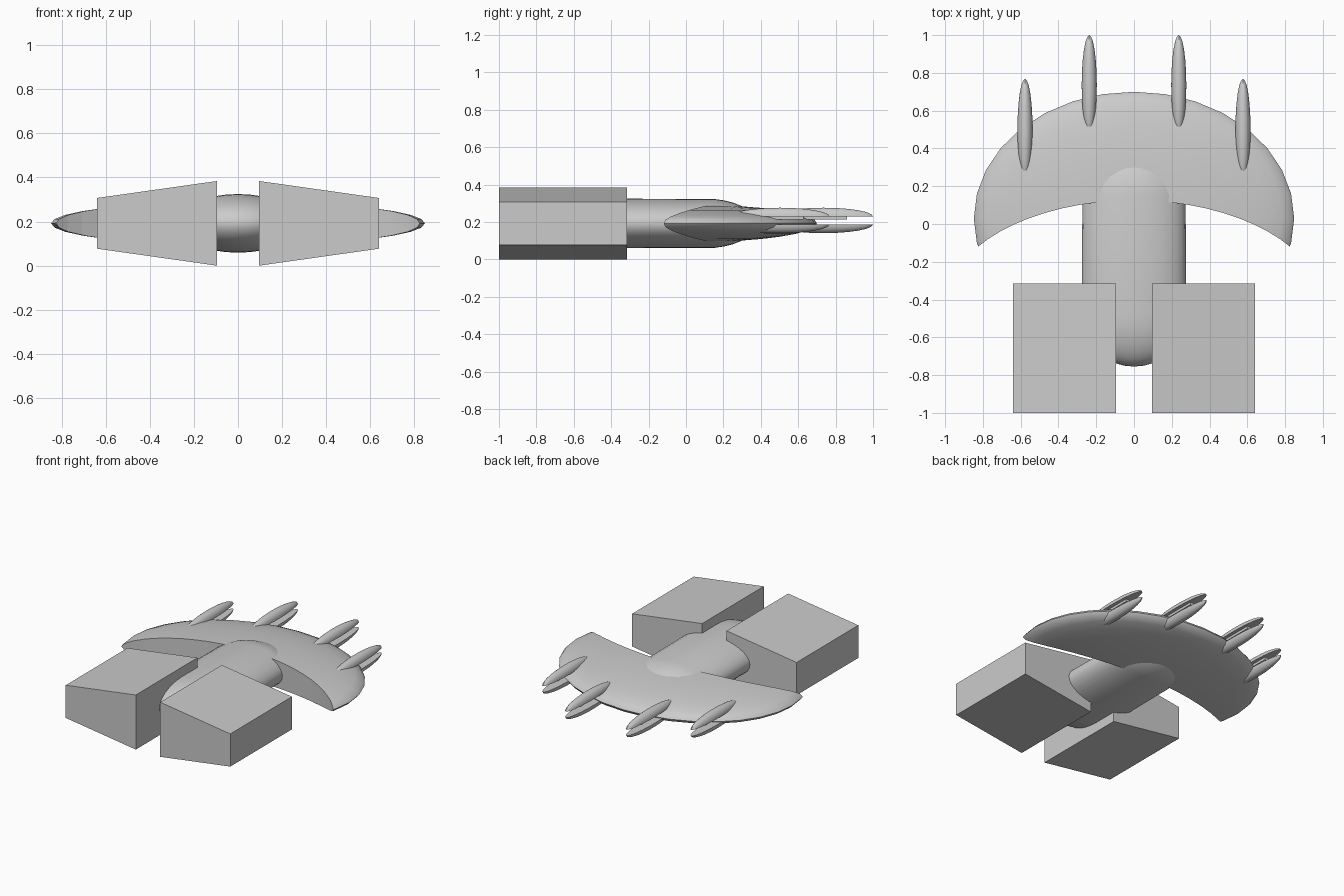
import bpy, bmesh
from mathutils import Matrix, Vector

if "Cube" in bpy.data.objects:
    bpy.data.objects.remove(bpy.data.objects["Cube"])

ZC = 0.192  # height of the middle plane


def finish(name, bm, smooth=True):
    bmesh.ops.recalc_face_normals(bm, faces=bm.faces)
    me = bpy.data.meshes.new(name)
    bm.to_mesh(me)
    bm.free()
    ob = bpy.data.objects.new(name, me)
    bpy.context.collection.objects.link(ob)
    if smooth:
        bpy.ops.object.select_all(action='DESELECT')
        ob.select_set(True)
        bpy.context.view_layer.objects.active = ob
        bpy.ops.object.shade_smooth_by_angle(angle=0.6)
    return ob


def ellipsoid(radii, seg=32, rings=16, rot=Matrix()):
    bm = bmesh.new()
    bmesh.ops.create_uvsphere(bm, u_segments=seg, v_segments=rings, radius=1,
                              matrix=Matrix.Diagonal((*radii, 1)) @ rot)
    return bm


def box(name, lo, hi):
    lo, hi = Vector(lo), Vector(hi)
    bm = bmesh.new()
    bmesh.ops.create_cube(bm, size=1, matrix=Matrix.Translation((lo + hi) / 2)
                          @ Matrix.Diagonal((*(hi - lo), 1)))
    return finish(name, bm, False)


# Central hull: flattened capsule along y
bm = ellipsoid((0.278, 0.275, 0.133), rot=Matrix.Rotation(1.5707963, 4, 'X'))
for v in bm.verts:
    v.co += Vector((0, 0.10 if v.co.y > 1e-4 else -0.48, ZC))
finish("hull", bm)

# Crescent wing: flattened ellipsoid with an oval cut out of its rear
bm = ellipsoid((0.848, 0.67, 0.1))
bmesh.ops.translate(bm, verts=bm.verts, vec=(0, 0.03, ZC))
wing = finish("crescent_wing", bm)
bm = bmesh.new()
bmesh.ops.create_cone(bm, cap_ends=True, segments=64, radius1=1, radius2=1, depth=1,
                      matrix=Matrix.Translation((0, -0.435, ZC)) @ Matrix.Diagonal((1, 0.56, 1, 1)))
cutter = finish("wing_cutter", bm, False)
mod = wing.modifiers.new("cut", 'BOOLEAN')
mod.operation, mod.object, mod.solver = 'DIFFERENCE', cutter, 'EXACT'
bpy.context.view_layer.objects.active = wing
bpy.ops.object.select_all(action='DESELECT')
wing.select_set(True)
bpy.ops.object.modifier_apply(modifier="cut")
bpy.data.objects.remove(cutter)
bpy.ops.object.shade_smooth_by_angle(angle=0.6)


# Half ellipsoid blade, flat on its inner side
def blade(name, x, y, z, side):
    bm = ellipsoid((0.04, 0.265, 0.047), 24, 12)
    geom = bm.verts[:] + bm.edges[:] + bm.faces[:]
    bmesh.ops.bisect_plane(bm, geom=geom, plane_co=(0, 0, 0), dist=1e-5,
                           plane_no=(0, 0, side), clear_inner=True)
    bmesh.ops.holes_fill(bm, edges=[e for e in bm.edges if e.is_boundary], sides=0)
    bmesh.ops.translate(bm, verts=bm.verts, vec=(x, y, z))
    finish(name, bm)


for s, label in ((-1, "left"), (1, "right")):
    # Engine blocks with tapered sections
    bm = bmesh.new()
    prof = [(0.095, 0.0), (0.64, 0.077), (0.64, 0.307), (0.095, 0.384)]
    face = bm.faces.new([bm.verts.new((s * x, -1, z)) for x, z in prof])
    ext = bmesh.ops.extrude_face_region(bm, geom=[face])["geom"]
    bmesh.ops.translate(bm, vec=(0, 0.685, 0),
                        verts=[g for g in ext if isinstance(g, bmesh.types.BMVert)])
    finish(label + "_engine_block", bm, False)

    # Paired blades with a thin bar between them
    for x, y, pos in ((0.237, 0.735, "inner"), (0.577, 0.503, "outer")):
        n = f"{label}_{pos}_"
        blade(n + "upper_blade", s * x, y, 0.229, 1)
        blade(n + "lower_blade", s * x, y, 0.187, -1)
        box(n + "bar", (s * x - 0.015, y - 0.25, 0.212), (s * x + 0.015, y + 0.125, 0.231))
